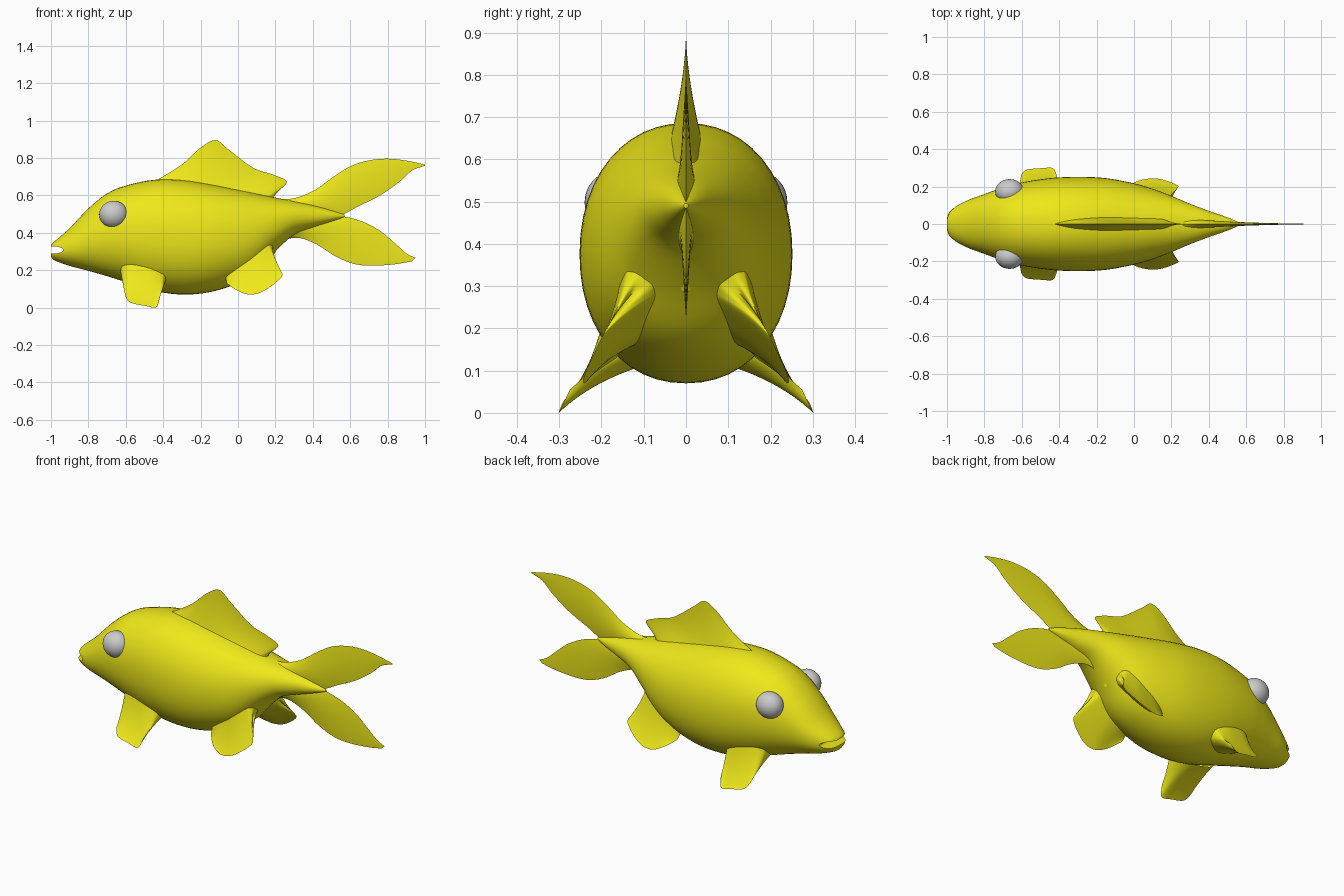
import bpy, bmesh, math
from mathutils import Vector

yellow = bpy.data.materials.new("yellow")
yellow.diffuse_color = (0.86, 0.81, 0.01, 1)


def spline(rows, n):
    """Resample rows of numbers along a Catmull-Rom curve, n steps per span."""
    out = []
    for i in range(len(rows) - 1):
        p0, p1, p2 = rows[max(i - 1, 0)], rows[i], rows[i + 1]
        p3 = rows[min(i + 2, len(rows) - 1)]
        for k in range(n):
            t = k / n
            out.append([0.5 * (2 * b + (c - a) * t + (2 * a - 5 * b + 4 * c - d) * t * t
                               + (3 * b - a - 3 * c + d) * t ** 3)
                        for a, b, c, d in zip(p0, p1, p2, p3)])
    out.append(list(rows[-1]))
    return out


def finish(bm, name, mat=None, mirror=False, angle=50):
    bmesh.ops.remove_doubles(bm, verts=bm.verts, dist=1e-5)
    bmesh.ops.recalc_face_normals(bm, faces=bm.faces)
    me = bpy.data.meshes.new(name)
    bm.to_mesh(me)
    bm.free()
    ob = bpy.data.objects.new(name, me)
    bpy.context.collection.objects.link(ob)
    if mat:
        me.materials.append(mat)
    if mirror:
        m = ob.modifiers.new("mirror", 'MIRROR')
        m.use_axis = (False, True, False)
    bpy.ops.object.select_all(action='DESELECT')
    ob.select_set(True)
    bpy.context.view_layer.objects.active = ob
    bpy.ops.object.shade_smooth_by_angle(angle=math.radians(angle))
    return ob


def skin(bm, grid, closed=False):
    n = len(grid[0])
    for a, b in zip(grid, grid[1:]):
        for j in range(n if closed else n - 1):
            k = (j + 1) % n
            bm.faces.new((a[j], a[k], b[k], b[j]))


def fin(name, stations, thick, normal, lens=False, mirror=False):
    """Tapered fin between two edges; each station is root xyz, tip xyz."""
    bm = bmesh.new()
    rows, nrm, nu = spline(stations, 8), Vector(normal).normalized(), 14
    for side in (1, -1):
        grid = []
        for i, r in enumerate(rows):
            s = i / (len(rows) - 1)
            row = []
            for j in range(nu + 1):
                u = j / nu
                if lens:      # thin at both edges, thinning towards the end
                    h = thick * (1 - s) ** 2 * 4 * u * (1 - u) + 0.003 * u * (1 - u)
                else:         # wide at the root, sharp at the tip
                    h = (thick * (1 - u) ** 1.8 + 0.006 * (1 - u)) * (4 * s * (1 - s)) ** 0.5
                p = Vector(r[:3]).lerp(Vector(r[3:]), u) + nrm * h * side
                row.append(bm.verts.new(p))
            grid.append(row)
        skin(bm, grid)
    return finish(bm, name, yellow, mirror)


# Body: x, bottom z, top z, half width
body_rows = [
    (-1.00, 0.272, 0.335, 0.035), (-0.98, 0.252, 0.355, 0.075), (-0.90, 0.223, 0.425, 0.122),
    (-0.80, 0.197, 0.53, 0.16), (-0.70, 0.168, 0.61, 0.195), (-0.60, 0.137, 0.652, 0.222),
    (-0.45, 0.09, 0.683, 0.245), (-0.30, 0.07, 0.682, 0.252), (-0.15, 0.083, 0.66, 0.245),
    (0.00, 0.13, 0.63, 0.217), (0.10, 0.19, 0.61, 0.188), (0.20, 0.30, 0.588, 0.15),
    (0.30, 0.39, 0.568, 0.108), (0.40, 0.428, 0.548, 0.07), (0.50, 0.46, 0.52, 0.035),
    (0.57, 0.485, 0.496, 0.005)]
bm = bmesh.new()
grid = []
for x, lo, hi, w in spline(body_rows, 5):
    ring = []
    for k in range(48):
        a = math.tau * k / 48
        c, s = math.cos(a), math.sin(a)
        y = w * math.copysign(abs(c) ** 0.94, c)
        z = (lo + hi) / 2 + (hi - lo) / 2 * math.copysign(abs(s) ** 0.94, s)
        ring.append(bm.verts.new((x, y, z)))
    grid.append(ring)
skin(bm, grid, closed=True)
bm.faces.new(grid[0])
bm.faces.new(grid[-1])
body = finish(bm, "body", yellow)

# Mouth slit cut into the snout
bpy.ops.mesh.primitive_cylinder_add(vertices=32, radius=1, depth=0.6,
                                    location=(-0.985, 0, 0.308), rotation=(math.pi / 2, 0, 0))
cutter = bpy.context.object
cutter.name = "mouth_cutter"
cutter.scale = (0.05, 0.019, 1)
cutter.data.materials.append(yellow)
cutter.hide_render = True
cutter.hide_set(True)
cut = body.modifiers.new("mouth", 'BOOLEAN')
cut.operation = 'DIFFERENCE'
cut.solver = 'EXACT'
cut.object = cutter

# Eyes: slightly flattened balls
bm = bmesh.new()
bmesh.ops.create_uvsphere(bm, u_segments=32, v_segments=16, radius=1)
for v in bm.verts:
    v.co = Vector((-0.665 + v.co.x * 0.077, 0.173 + v.co.y * 0.067, 0.498 + v.co.z * 0.073))
finish(bm, "eyes", mirror=True)

# Dorsal fin
fin("dorsal_fin", [
    (-0.45, 0, 0.66, -0.43, 0, 0.684), (-0.37, 0, 0.66, -0.30, 0, 0.765),
    (-0.29, 0, 0.65, -0.20, 0, 0.855), (-0.21, 0, 0.64, -0.12, 0, 0.895),
    (-0.13, 0, 0.63, -0.05, 0, 0.845), (-0.03, 0, 0.61, 0.08, 0, 0.748),
    (0.07, 0, 0.59, 0.19, 0, 0.71), (0.13, 0, 0.58, 0.26, 0, 0.675),
    (0.16, 0, 0.57, 0.225, 0, 0.63), (0.20, 0, 0.56, 0.18, 0, 0.595)], 0.036, (0, 1, 0))

# Tail lobes: lower edge, upper edge
fin("upper_tail_lobe", [
    (0.22, 0, 0.54, 0.22, 0, 0.578), (0.32, 0, 0.50, 0.31, 0, 0.587),
    (0.44, 0, 0.485, 0.41, 0, 0.628), (0.54, 0, 0.49, 0.50, 0, 0.692),
    (0.64, 0, 0.54, 0.60, 0, 0.755), (0.76, 0, 0.60, 0.70, 0, 0.787),
    (0.86, 0, 0.67, 0.80, 0, 0.796), (0.93, 0, 0.732, 0.90, 0, 0.786),
    (1.0, 0, 0.758, 1.0, 0, 0.764)], 0.03, (0, 1, 0), lens=True)
fin("lower_tail_lobe", [
    (0.19, 0, 0.28, 0.22, 0, 0.40), (0.24, 0, 0.352, 0.30, 0, 0.44),
    (0.32, 0, 0.373, 0.42, 0, 0.48), (0.42, 0, 0.338, 0.54, 0, 0.49),
    (0.52, 0, 0.275, 0.66, 0, 0.462), (0.62, 0, 0.234, 0.76, 0, 0.41),
    (0.72, 0, 0.224, 0.84, 0, 0.343), (0.84, 0, 0.232, 0.90, 0, 0.29),
    (0.93, 0, 0.248, 0.95, 0, 0.266)], 0.03, (0, 1, 0), lens=True)

# Paired fins under the belly
fin("front_side_fins", [
    (-0.63, 0.13, 0.20, -0.602, 0.265, 0.06), (-0.58, 0.135, 0.185, -0.575, 0.29, 0.027),
    (-0.50, 0.14, 0.17, -0.50, 0.298, 0.010), (-0.44, 0.145, 0.165, -0.437, 0.30, 0.002),
    (-0.38, 0.15, 0.165, -0.418, 0.275, 0.055)], 0.07, (0, 0.72, 0.69), mirror=True)
fin("rear_side_fins", [
    (-0.07, 0.13, 0.18, -0.06, 0.165, 0.13), (0.00, 0.13, 0.20, -0.01, 0.215, 0.095),
    (0.06, 0.12, 0.24, 0.06, 0.24, 0.07), (0.11, 0.11, 0.28, 0.14, 0.24, 0.09),
    (0.15, 0.10, 0.31, 0.232, 0.207, 0.163), (0.17, 0.095, 0.32, 0.222, 0.185, 0.205),
    (0.19, 0.085, 0.33, 0.175, 0.155, 0.25)], 0.05, (0, 0.78, 0.62), mirror=True)
